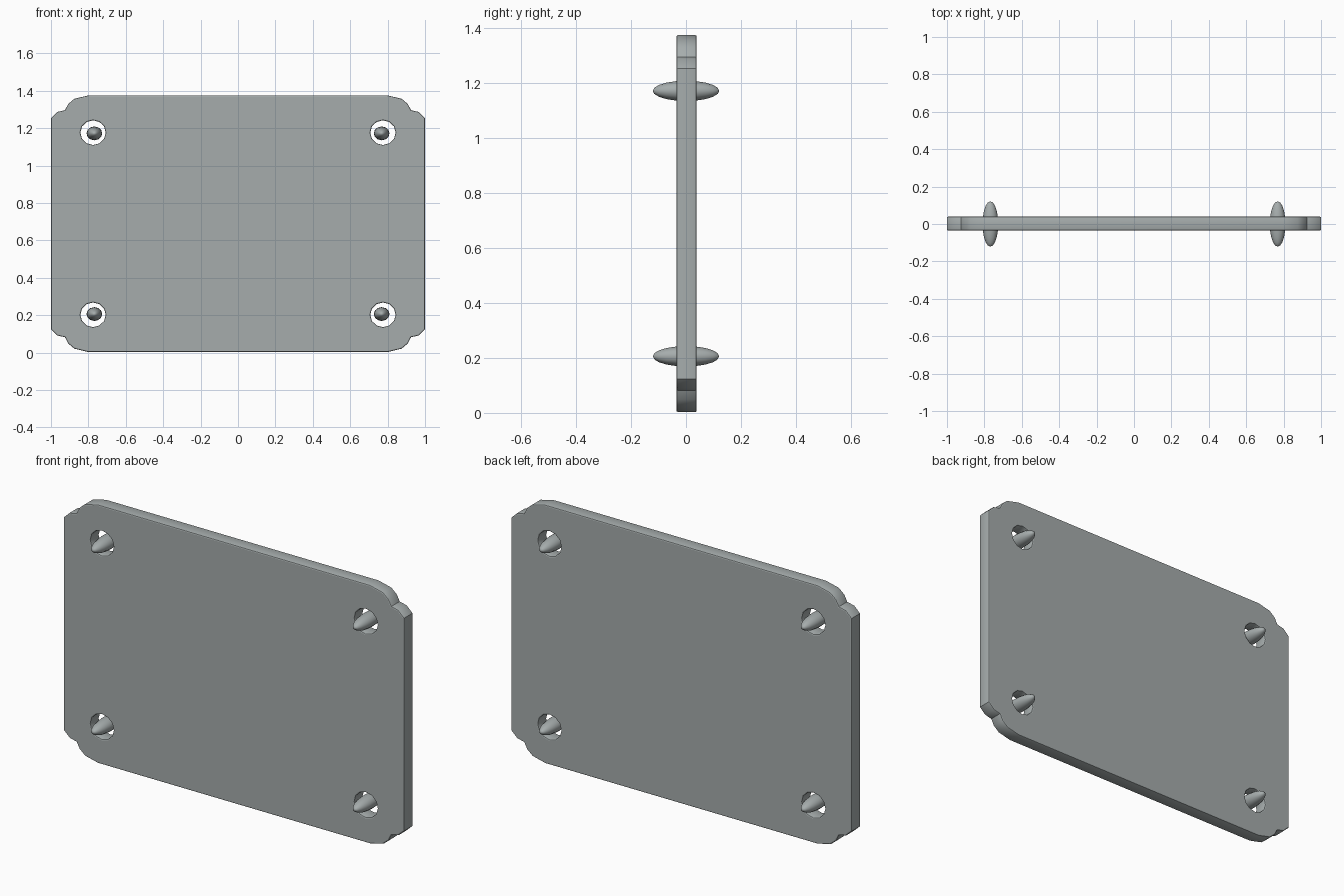
import bpy, math
from math import cos, sin, pi

if "Cube" in bpy.data.objects:
    bpy.data.objects.remove(bpy.data.objects["Cube"])

MID = 0.689          # height of the plate's centre
HALF_Z = 0.686
HOLE_X, HOLE_Z = 0.775, 0.487
BEVEL = 0.006

# Dark, slightly cool grey
grey = bpy.data.materials.new("dark_grey")
grey.diffuse_color = (0.38, 0.415, 0.415, 1)
grey.use_nodes = True
grey.node_tree.nodes["Principled BSDF"].inputs["Base Color"].default_value = grey.diffuse_color


def finish(obj, angle):
    obj.data.materials.clear()
    obj.data.materials.append(grey)
    bpy.ops.object.select_all(action='DESELECT')
    obj.select_set(True)
    bpy.context.view_layer.objects.active = obj
    bpy.ops.object.shade_smooth_by_angle(angle=math.radians(angle))


def add_loop(curve, pts):
    s = curve.splines.new('POLY')
    s.points.add(len(pts) - 1)
    for p, (x, y) in zip(s.points, pts):
        p.co = (x, y, 0, 1)
    s.use_cyclic_u = True


# Notched corner of the plate, mirrored into all four quadrants
corner = [(1.0, 0.565), (0.965, 0.598), (0.925, 0.607),
          (0.908, 0.640), (0.875, 0.668), (0.80, HALF_Z)]
flip = corner[::-1]
outline = (corner + [(-x, z) for x, z in flip]
           + [(-x, -z) for x, z in corner] + [(x, -z) for x, z in flip])

# Plate with four round holes
curve = bpy.data.curves.new("plate", 'CURVE')
curve.dimensions = '2D'
curve.fill_mode = 'BOTH'
curve.extrude = 0.037 - BEVEL
curve.bevel_depth = BEVEL
curve.bevel_resolution = 1
curve.offset = -BEVEL
add_loop(curve, outline)
for sx in (-1, 1):
    for sz in (-1, 1):
        add_loop(curve, [(sx * HOLE_X + 0.068 * cos(i * pi / 6),
                          sz * HOLE_Z + 0.066 * sin(i * pi / 6)) for i in range(12)])
plate = bpy.data.objects.new("plate", curve)
bpy.context.collection.objects.link(plate)
plate.rotation_euler.x = pi / 2
plate.location = (0, 0.002, MID)
plate.select_set(True)
bpy.context.view_layer.objects.active = plate
bpy.ops.object.convert(target='MESH')
finish(bpy.context.object, 35)

# Pointed pins floating in the holes
for sx, side in ((-1, "left"), (1, "right")):
    for sz, level in ((-1, "lower"), (1, "upper")):
        bpy.ops.mesh.primitive_uv_sphere_add(
            segments=12, ring_count=10, radius=1,
            location=(sx * 0.768, 0, MID + sz * 0.483), rotation=(pi / 2, 0, 0))
        pin = bpy.context.object
        pin.name = f"{level}_{side}_pin"
        pin.scale = (0.042, 0.037, 0.121)
        finish(pin, 45)
